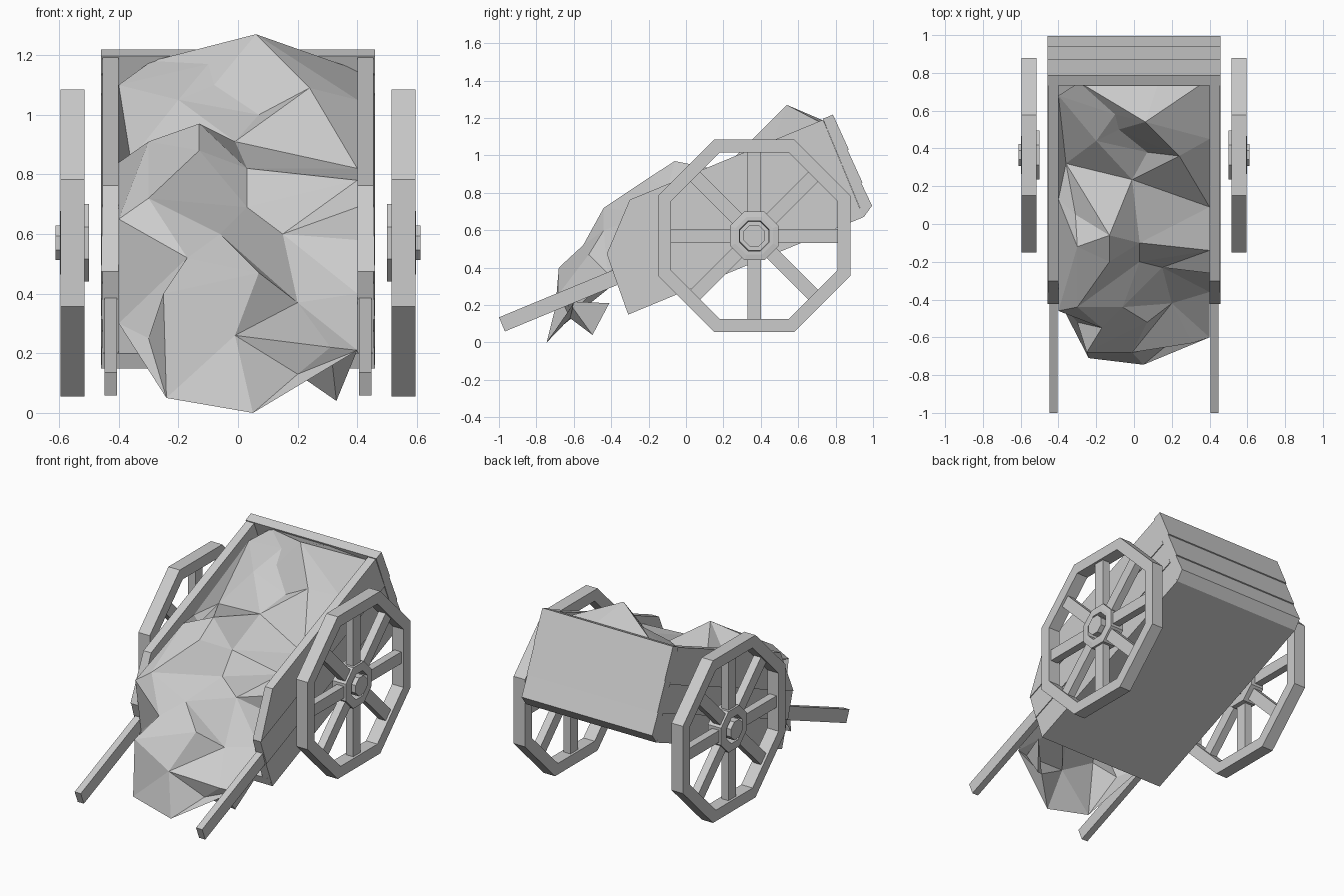
import bpy, bmesh, math
from mathutils import Vector
from mathutils.geometry import delaunay_2d_cdt

if "Cube" in bpy.data.objects:
    bpy.data.objects.remove(bpy.data.objects["Cube"])

mat = bpy.data.materials.new("plain grey")
mat.diffuse_color = (0.6, 0.6, 0.6, 1)
mat.use_nodes = True
mat.node_tree.nodes["Principled BSDF"].inputs["Base Color"].default_value = mat.diffuse_color
TILT = math.radians(22.5)
C, S = math.cos(TILT), math.sin(TILT)


def finish(name, bm, recalc=True):
    if recalc:
        bmesh.ops.recalc_face_normals(bm, faces=bm.faces)
    me = bpy.data.meshes.new(name)
    bm.to_mesh(me)
    bm.free()
    me.materials.append(mat)
    ob = bpy.data.objects.new(name, me)
    bpy.context.collection.objects.link(ob)
    return ob


def tilted(u, v):
    """cart frame (along floor, up from floor) to world y, z"""
    return u * C - v * S, u * S + v * C


def prism(name, pts, x0, x1, tilt=True):
    """extrude a (y, z) outline along x; x1 may be one value per point"""
    n = len(pts)
    x1 = x1 if isinstance(x1, (list, tuple)) else [x1] * n
    yz = [tilted(*p) if tilt else p for p in pts]
    bm = bmesh.new()
    a = [bm.verts.new((x0, *p)) for p in yz]
    b = [bm.verts.new((x, *p)) for x, p in zip(x1, yz)]
    bm.faces.new(a)
    bm.faces.new(b)
    for i in range(n):
        j = (i + 1) % n
        bm.faces.new((a[i], a[j], b[j], b[i]))
    return finish(name, bm)


# wheel: octagons with flat tops, sizes given as apothems
WY, WZ = 0.365, 0.57


def octagon(r):
    r /= math.cos(math.pi / 8)
    return [(WY + r * math.cos((i + .5) * math.pi / 4),
             WZ + r * math.sin((i + .5) * math.pi / 4)) for i in range(8)]


def ring(name, section):
    """sweep a closed (x, apothem) section round the wheel centre"""
    bm = bmesh.new()
    loops = [[bm.verts.new((x, *p)) for p in octagon(r)] for x, r in section]
    for k, a in enumerate(loops):
        b = loops[(k + 1) % len(loops)]
        for i in range(8):
            j = (i + 1) % 8
            bm.faces.new((a[i], a[j], b[j], b[i]))
    return finish(name, bm)


# floor
prism("floor", [(-.228, .256), (1.134, .256), (1.15, .31), (-.226, .31)], -.452, .452)

levels = [.256, .43, .60, .82]
front = [-.228, -.22, -.21, .014]
for s, side in ((1, "right"), (-1, "left")):
    # lapped side planks, the top one cut back at the front
    for k in range(3):
        v0, v1 = levels[k], levels[k + 1]
        lo, hi = s * .459, s * .454
        prism(f"{side}_plank_{k}", [(front[k], v0), (1.133, v0), (1.133, v1), (front[k + 1], v1)],
              s * .40, [lo, lo, hi, hi])
    # pulling handle
    prism(f"{side}_handle", [(-.872, .425), (-.20, .425), (-.20, .507), (-.872, .507)],
          s * .405, s * .448)
    # wheel
    ring(f"{side}_rim", [(s * .515, .515), (s * .595, .515), (s * .595, .445), (s * .515, .445)])
    ring(f"{side}_hub", [(s * .50, .13), (s * .593, .13), (s * .597, .10), (s * .597, .08),
                         (s * .50, .075)])
    prism(f"{side}_axle_cap", octagon(.058), s * .505, s * .612, tilt=False)
    for i in range(8):
        c, d = math.cos(i * math.pi / 4), math.sin(i * math.pi / 4)
        pts = [(WY + r * c - w * d, WZ + r * d + w * c)
               for r, w in ((.11, -.037), (.46, -.037), (.46, .037), (.11, .037))]
        prism(f"{side}_spoke_{i}", pts, s * .53, s * .58, tilt=False)

# lapped tailboards
for k in range(3):
    v0, v1 = (.295, .43, .62, .825)[k:k + 2]
    inner = .255 if k == 0 else v0
    prism(f"tailboard_{k}", [(1.134, inner), (1.199, v0), (1.192, v1), (1.134, v1)],
          -.459, .459)

# lumpy load, triangulated as seen from the front and above
load = [(.06, .54, 1.27), (-.1, .58, 1.17), (-.2, .44, 1.05), (-.01, .235, .91),
        (.24, .36, 1.09), (.4, .45, 1.05), (.13, .75, 1.18), (-.29, .75, 1.18),
        (-.4, .68, 1.1), (.4, .77, 1.15), (-.36, .32, .85), (-.4, .13, .84),
        (-.31, .05, .84), (-.3, -.12, .91), (-.13, -.06, .97), (-.13, -.2, .88),
        (.03, -.1, .82), (.03, -.2, .69), (.4, -.14, .78), (.4, -.26, .69),
        (.4, .09, .82), (.15, -.23, .6), (.4, -.26, .58), (-.4, -.46, .65),
        (-.06, -.44, .6), (-.17, -.55, .52), (.07, -.52, .47), (.2, -.42, .37),
        (.4, -.36, .4), (-.25, -.68, .4), (-.01, -.68, .26), (.31, -.63, .22),
        (.4, -.6, .21), (-.24, -.71, .05), (.05, -.745, 0), (.2, -.62, .13),
        (-.4, -.4, .3), (-.3, -.52, .25), (-.3, -.44, .72), (-.08, .5, 1.1),
        (.07, .38, 1.0)]
tris = delaunay_2d_cdt([Vector((x, y + z)) for x, y, z in load], [], [], 0, 1e-5)
bm = bmesh.new()
vs = [bm.verts.new(load[o[0]]) for o in tris[3]]
for f in tris[2]:
    bm.faces.new([vs[i] for i in f])
finish("load", bm, recalc=False)

# drooping corner of the load, in front of the floor edge
bm = bmesh.new()
a, b, c, tip = (bm.verts.new(p) for p in
                [(.2, -.62, .13), (.31, -.63, .22), (.4, -.41, .21), (.33, -.5, .04)])
for f in ((a, tip, b), (b, tip, c), (a, c, tip), (a, b, c)):
    bm.faces.new(f)
finish("load_corner", bm)
